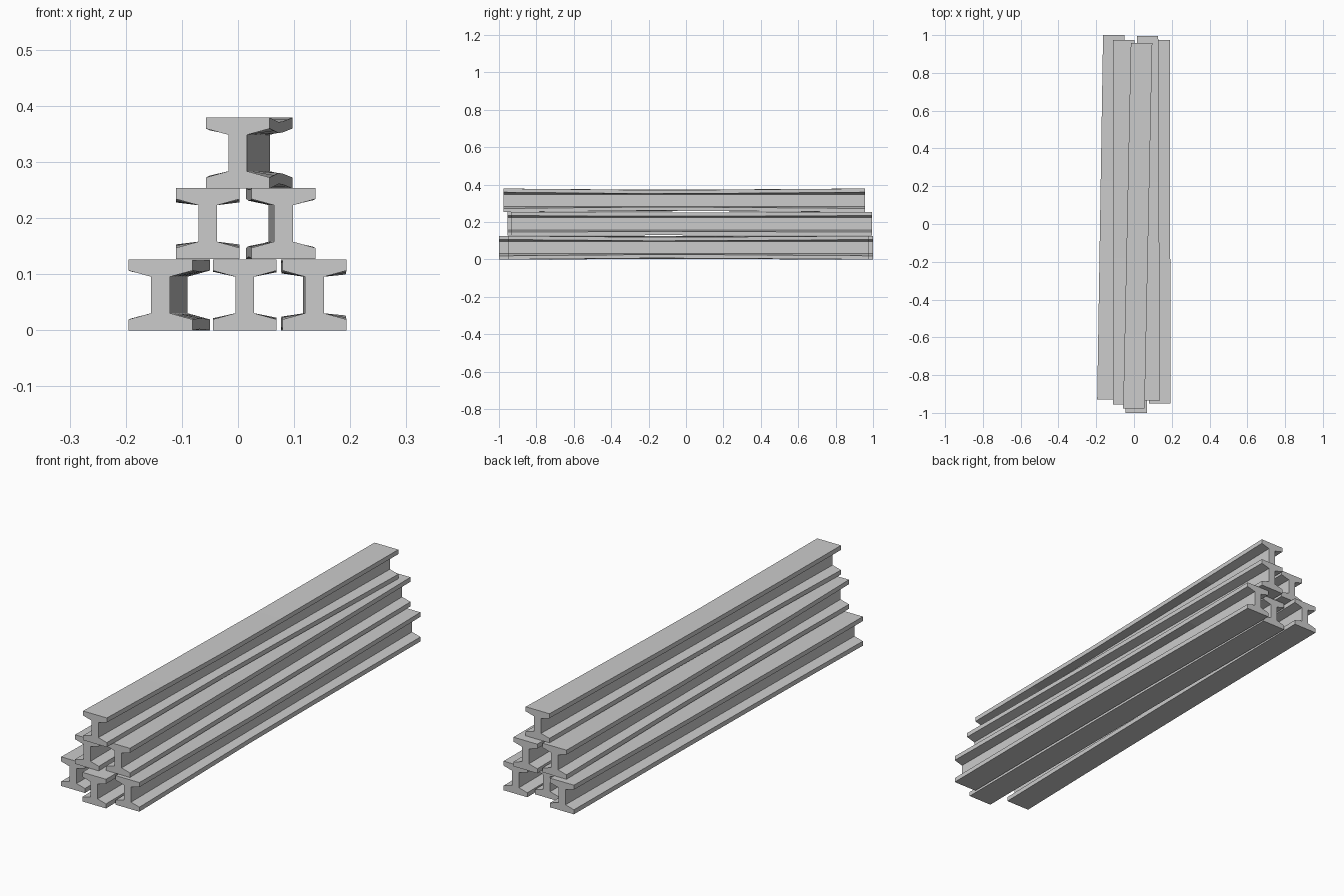
import bpy, bmesh

if "Cube" in bpy.data.objects:
    bpy.data.objects.remove(bpy.data.objects["Cube"])

W, H = 0.0568, 0.126      # half width, height
WEB = 0.0168              # half web thickness
TIP, ROOT = 0.0195, 0.0305  # flange thickness at tip and at web

# Quarter profile mirrored into a closed I section: (x, z, is_flange_tip)
right = [(W, 0, 1), (W, TIP, 1), (WEB, ROOT, 0),
         (WEB, H - ROOT, 0), (W, H - TIP, 1), (W, H, 1)]
PROFILE = right + [(-x, z, t) for x, z, t in reversed(right)]


def beam(name, x0, x1, y0, y1, z, dent_right, dent_left):
    """I-beam running from (x0, y0) to (x1, y1) with flange tips slightly bent inward."""
    bm = bmesh.new()
    stations = [0, 0.2, 0.4, 0.6, 0.8, 1]
    shape_r = [0, 0.5, 1, 0.8, 0.4, 0]
    shape_l = [0, 0.7, 0.9, 1, 0.45, 0]
    rings = []
    for t, r, l in zip(stations, shape_r, shape_l):
        ring = []
        for px, pz, tip in PROFILE:
            bend = tip * (dent_right * r if px > 0 else dent_left * l)
            pz += bend if pz < H / 2 else -bend
            ring.append(bm.verts.new((x0 + (x1 - x0) * t + px,
                                      y0 + (y1 - y0) * t, z + pz)))
        rings.append(ring)
    n = len(PROFILE)
    for a, b in zip(rings, rings[1:]):
        for i in range(n):
            j = (i + 1) % n
            bm.faces.new((a[i], a[j], b[j], b[i]))
    # End caps: lower flange, web, upper flange
    for ring in (rings[0], rings[-1]):
        for ids in ((0, 1, 2, 9, 10, 11), (2, 3, 8, 9), (3, 4, 5, 6, 7, 8)):
            bm.faces.new([ring[i] for i in ids])
    bmesh.ops.recalc_face_normals(bm, faces=bm.faces)
    me = bpy.data.meshes.new(name)
    bm.to_mesh(me)
    bm.free()
    bpy.context.collection.objects.link(bpy.data.objects.new(name, me))


# Bottom row
beam("bottom_left_beam", -0.138, -0.107, -0.93, 1.0, 0, 0.002, 0.003)
beam("bottom_middle_beam", 0.012, 0.012, -1.0, 0.935, 0, 0.003, 0.002)
beam("bottom_right_beam", 0.1365, 0.133, -0.95, 0.975, 0, 0.007, 0.005)
# Middle row
beam("middle_left_beam", -0.054, -0.054, -0.955, 0.975, 0.1275, 0.006, 0.006)
beam("middle_right_beam", 0.081, 0.0715, -0.935, 0.995, 0.1275, 0.002, 0.003)
# Top beam
beam("top_beam", -0.0005, 0.040, -0.977, 0.957, 0.253, 0.008, 0.005)
